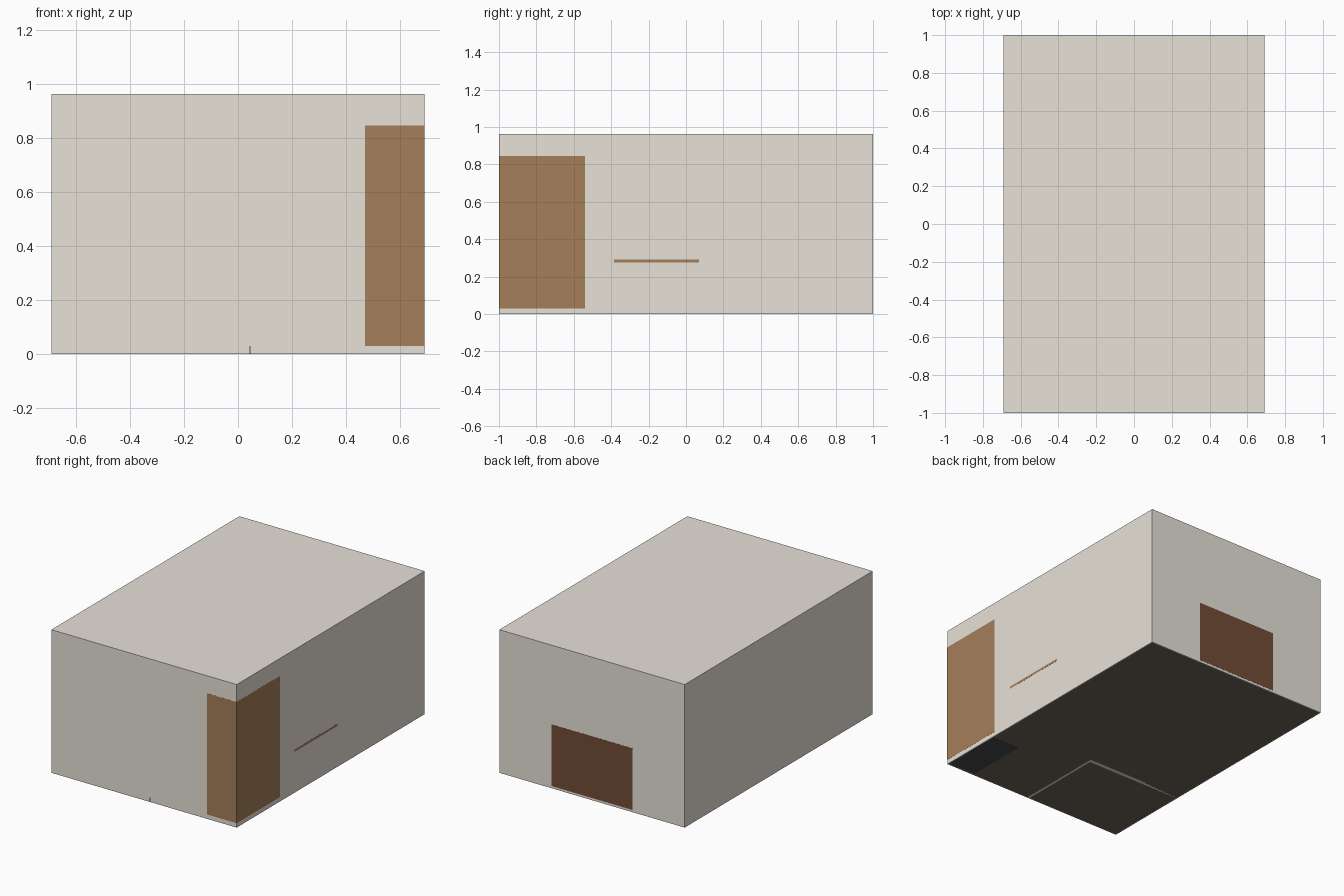
import bpy, bmesh

if "Cube" in bpy.data.objects:
    bpy.data.objects.remove(bpy.data.objects["Cube"])


def material(name, rgb):
    m = bpy.data.materials.new(name)
    m.diffuse_color = (*rgb, 1)
    m.use_nodes = True
    m.node_tree.nodes["Principled BSDF"].inputs["Base Color"].default_value = m.diffuse_color
    return m


WALL = material("warm white", (0.80, 0.76, 0.69))
FLOOR = material("dark carpet", (0.155, 0.125, 0.095))
OAK = material("oak", (0.376, 0.209, 0.100))
WALNUT = material("walnut", (0.168, 0.074, 0.037))
DARK = material("charcoal", (0.06, 0.065, 0.07))
LINEN = material("linen", (0.85, 0.84, 0.82))
CLOTH = material("blue grey cloth", (0.15, 0.20, 0.27))


def box(name, x, y, z, mat, bevel=0):
    """Axis-aligned box given as three (low, high) ranges."""
    bm = bmesh.new()
    bmesh.ops.create_cube(bm, size=1)
    for v in bm.verts:
        v.co = [r[0] if c < 0 else r[1] for c, r in zip(v.co, (x, y, z))]
    me = bpy.data.meshes.new(name)
    bm.to_mesh(me)
    bm.free()
    me.materials.append(mat)
    ob = bpy.data.objects.new(name, me)
    bpy.context.collection.objects.link(ob)
    if bevel:
        mod = ob.modifiers.new("Bevel", 'BEVEL')
        mod.width = bevel
        mod.segments = 2
    return ob


X, Y, H, T = 0.69, 0.9995, 0.963, 0.006   # room half sizes, height, wall thickness
E = 0.0005                                # amount that fitted furniture shows through

# Room shell
box("floor", (-X + T, X - T), (-Y + T, Y - T), (E, 0.006), FLOOR)
box("ceiling", (-X, X), (-Y, Y), (H - T, H), WALL)
for side, name in ((-1, "left_wall"), (1, "right_wall")):
    box(name, sorted((side * X, side * (X - T))), (-Y, Y), (0, H - T), WALL)
for side, name in ((-1, "front_wall"), (1, "back_wall")):
    box(name, (-X + T, X - T), sorted((side * Y, side * (Y - T))), (0, H - T), WALL)

# Bathroom partition in the front left corner
box("partition_side", (0.02, 0.045), (-Y + T, -0.38), (E, H - T), WALL)
box("partition_back", (-X + T, 0.02), (-0.405, -0.38), (E, H - T), WALL)
box("bathroom_door", (0.045, 0.052), (-0.85, -0.52), (0.01, 0.80), WALNUT)
# Edge strip of the threshold on the front wall
box("threshold_edge", (0.043, 0.047), (-Y - E, -Y), (0, 0.03), DARK)

# Wardrobe in the front right corner
box("wardrobe_plinth", (0.48, 0.68), (-0.98, -0.56), (0, 0.03), DARK)
box("wardrobe", (0.47, X + E), (-Y - E, -0.54), (0.03, 0.845), OAK)
for i, y in enumerate((-0.79, -0.75)):
    box(f"wardrobe_handle_{i}", (0.462, 0.47), (y - 0.004, y + 0.004), (0.38, 0.50), DARK)

# Desk along the right wall
box("desk_top", (0.46, X + E), (-0.385, 0.07), (0.275, 0.29), OAK)
for i, y in enumerate((-0.37, 0.04)):
    box(f"desk_leg_{i}", (0.475, 0.49), (y, y + 0.015), (0.006, 0.275), DARK)

# Chair
box("chair_seat", (0.33, 0.50), (-0.24, -0.07), (0.165, 0.19), CLOTH, 0.006)
box("chair_back", (0.33, 0.348), (-0.24, -0.07), (0.19, 0.35), CLOTH, 0.006)
for i, (x, y) in enumerate(((0.34, -0.23), (0.34, -0.09), (0.48, -0.23), (0.48, -0.09))):
    box(f"chair_leg_{i}", (x, x + 0.01), (y, y + 0.01), (0.006, 0.165), DARK)

# Bed against the back wall
box("headboard", (-0.30, 0.30), (0.965, Y + E), (0.015, 0.43), WALNUT)
box("bed_base", (-0.29, 0.29), (0.15, 0.965), (0.006, 0.10), WALNUT)
box("mattress", (-0.285, 0.285), (0.155, 0.963), (0.10, 0.20), LINEN, 0.015)
box("bed_cover", (-0.292, 0.292), (0.15, 0.45), (0.12, 0.207), CLOTH, 0.01)
for side, name in ((-1, "left_pillow"), (1, "right_pillow")):
    box(name, sorted((side * 0.02, side * 0.26)), (0.78, 0.95), (0.20, 0.25), LINEN, 0.02)

# Bedside tables
for side, name in ((-1, "left_nightstand"), (1, "right_nightstand")):
    box(name, sorted((side * 0.34, side * 0.51)), (0.83, Y - T), (0.006, 0.19), OAK)
